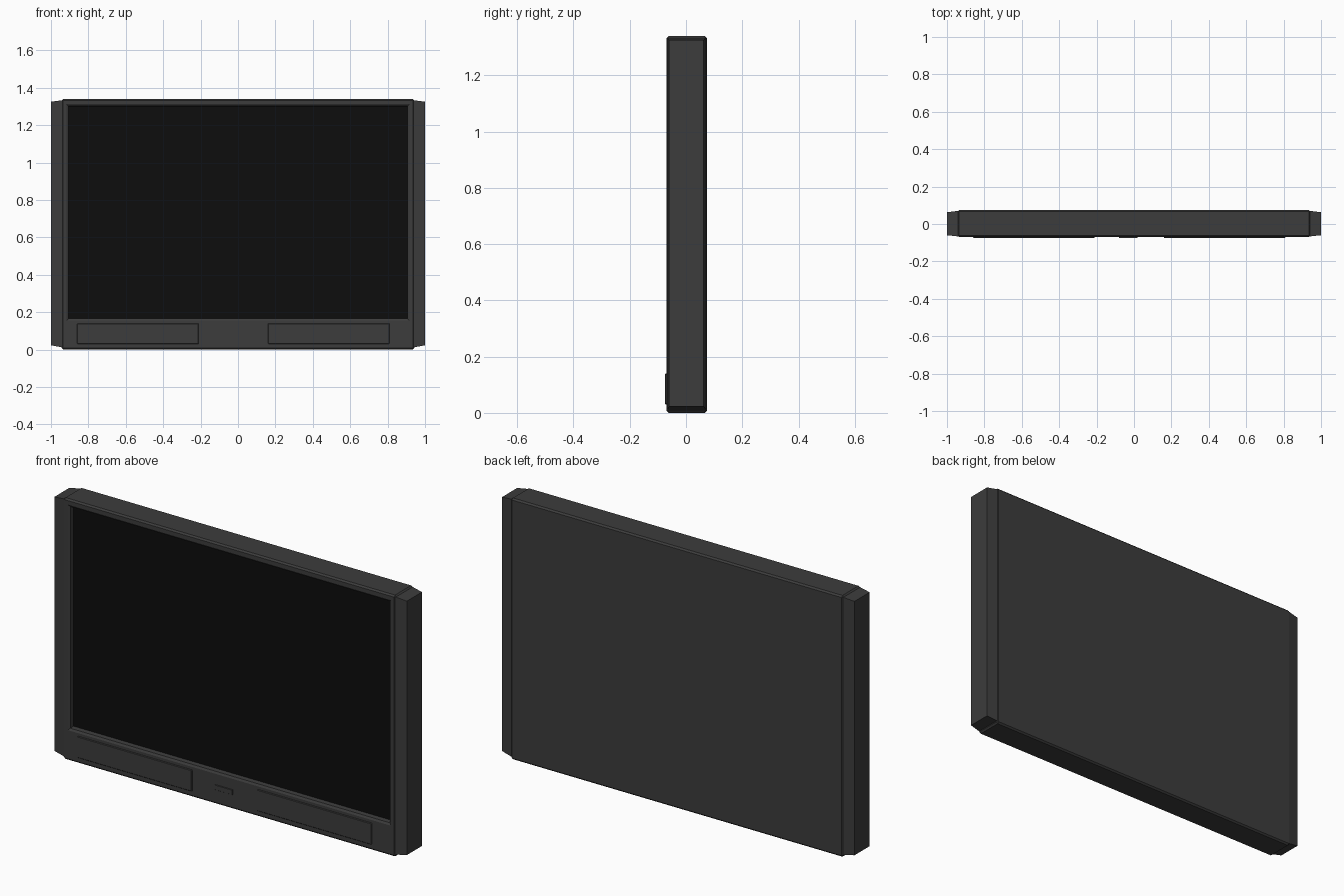
import bpy, bmesh
from mathutils import Vector

old = bpy.data.objects.get("Cube")
if old:
    bpy.data.objects.remove(old, do_unlink=True)


def material(name, value):
    mat = bpy.data.materials.new(name)
    mat.use_nodes = True
    color = (value, value, value, 1)
    mat.diffuse_color = color
    shader = next(n for n in mat.node_tree.nodes if n.type == "BSDF_PRINCIPLED")
    shader.inputs["Base Color"].default_value = color
    return mat


casing = material("charcoal casing", 0.045)
glass = material("black screen", 0.004)


def box(low, high):
    bm = bmesh.new()
    bmesh.ops.create_cube(bm, size=1)
    low, high = Vector(low), Vector(high)
    for v in bm.verts:
        v.co = (low + high) / 2 + v.co * (high - low)
    return bm


def chamfer(bm, size):
    bmesh.ops.bevel(bm, geom=bm.edges[:], offset=size, segments=1,
                    profile=0.5, affect="EDGES")


def finish(bm, name, *mats):
    bmesh.ops.recalc_face_normals(bm, faces=bm.faces[:])
    mesh = bpy.data.meshes.new(name)
    bm.to_mesh(mesh)
    bm.free()
    for mat in mats:
        mesh.materials.append(mat)
    obj = bpy.data.objects.new(name, mesh)
    bpy.context.collection.objects.link(obj)


def inset_to(bm, face, half_width, bottom, top, y):
    # Inset the face, then fit its inner loop to a rectangle at depth y
    bmesh.ops.inset_individual(bm, faces=[face], thickness=0.005)
    middle = face.calc_center_median()
    for v in face.verts:
        v.co = (half_width if v.co.x > middle.x else -half_width, y,
                top if v.co.z > middle.z else bottom)


# Main cabinet with a recessed screen
bm = box((-0.943, -0.07, 0), (0.943, 0.075, 1.34))
chamfer(bm, 0.008)
bm.normal_update()
front = min(bm.faces, key=lambda f: f.calc_center_median().y)
inset_to(bm, front, 0.917, 0.155, 1.312, -0.07)
inset_to(bm, front, 0.907, 0.165, 1.302, -0.064)
inset_to(bm, front, 0.905, 0.167, 1.3, -0.04)
front.material_index = 1
finish(bm, "cabinet", casing, glass)

# Tapered end caps
for side, label in ((1, "left"), (-1, "right")):
    inner, outer = side * 0.935, side
    bm = box((min(inner, outer), -0.067, 0.011),
             (max(inner, outer), 0.071, 1.334))
    for v in bm.verts:
        if abs(v.co.x) > 0.97:
            v.co.y = 0.063 if v.co.y > 0 else -0.06
            v.co.z = 1.325 if v.co.z > 0.6 else 0.023
    finish(bm, label + "_end_cap", casing)

# Low speaker plates and central button on the lower bezel
for name, x0, x1, z0, z1, bevel in (
        ("right_speaker_plate", -0.86, -0.21, 0.03, 0.14, 0.003),
        ("left_speaker_plate", 0.16, 0.81, 0.03, 0.14, 0.003),
        ("button", -0.08, 0.02, 0.075, 0.1, 0.001)):
    bm = box((x0, -0.075, z0), (x1, -0.067, z1))
    chamfer(bm, bevel)
    finish(bm, name, casing)
